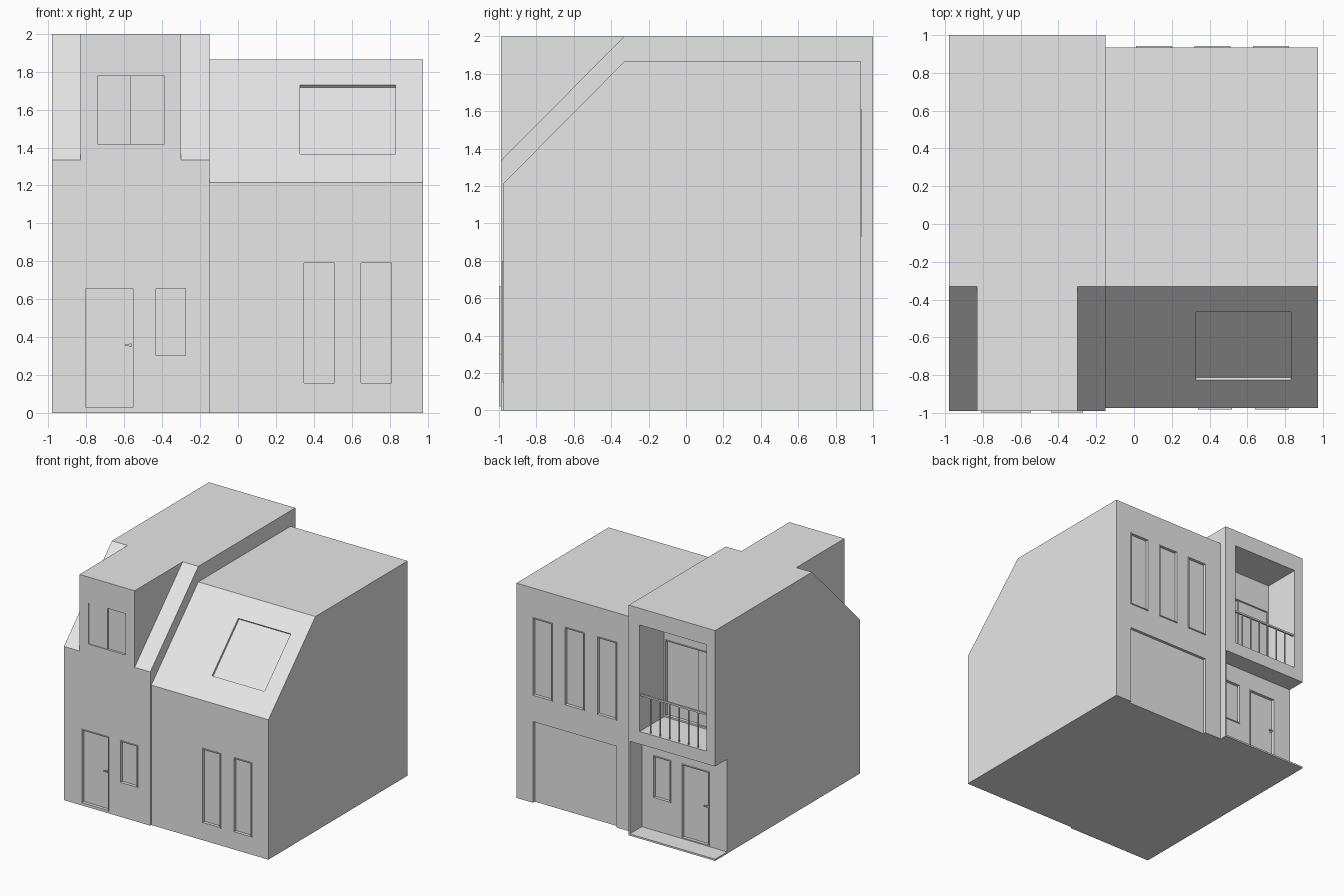
import bpy, bmesh, math
from mathutils import Matrix, Vector

if "Cube" in bpy.data.objects:
    bpy.data.objects.remove(bpy.data.objects["Cube"], do_unlink=True)

GREY = bpy.data.materials.new("plain_grey")
GREY.use_nodes = True
GREY.diffuse_color = (0.8, 0.8, 0.8, 1)
GREY.node_tree.nodes["Principled BSDF"].inputs["Base Color"].default_value = (0.8, 0.8, 0.8, 1)


def finish(bm, name):
    bmesh.ops.recalc_face_normals(bm, faces=bm.faces)
    mesh = bpy.data.meshes.new(name)
    bm.to_mesh(mesh)
    bm.free()
    mesh.materials.append(GREY)
    obj = bpy.data.objects.new(name, mesh)
    bpy.context.collection.objects.link(obj)
    return obj


def boxes(name, *spans):
    """One object made of boxes, each given as (x0, x1, y0, y1, z0, z1)."""
    bm = bmesh.new()
    for x0, x1, y0, y1, z0, z1 in spans:
        mid = Vector((x0 + x1, y0 + y1, z0 + z1)) / 2
        size = (abs(x1 - x0), abs(y1 - y0), abs(z1 - z0), 1)
        bmesh.ops.create_cube(bm, matrix=Matrix.Translation(mid) @ Matrix.Diagonal(size))
    return finish(bm, name)


def prism(name, x0, x1, profile):
    """Extrude a side profile of (y, z) points along x."""
    bm = bmesh.new()
    face = bm.faces.new([bm.verts.new((x0, y, z)) for y, z in profile])
    geom = bmesh.ops.extrude_face_region(bm, geom=[face])["geom"]
    bmesh.ops.translate(bm, vec=(x1 - x0, 0, 0),
                        verts=[v for v in geom if isinstance(v, bmesh.types.BMVert)])
    return finish(bm, name)


def cut(body, cutter):
    cutter.hide_render = True
    mod = body.modifiers.new("cut", 'BOOLEAN')
    mod.operation = 'DIFFERENCE'
    mod.solver = 'EXACT'
    mod.object = cutter
    bpy.context.view_layer.objects.active = body
    bpy.ops.object.modifier_apply(modifier=mod.name)
    bpy.data.objects.remove(cutter, do_unlink=True)


DEPTH, LIP, RIM = 0.02, 0.007, 0.008


def opening(name, body, x0, x1, z0, z1, wall, out, lip=LIP, sliding=False):
    """Recessed panel in a wall at y = wall facing out, with a slim frame."""
    back = wall - out * DEPTH
    cut(body, boxes("cutter", (x0, x1, back, wall + out * 0.03, z0, z1)))
    a, b = back, wall + out * lip
    boxes(name + "_frame",
          (x0, x0 + RIM, a, b, z0, z1), (x1 - RIM, x1, a, b, z0, z1),
          (x0 + RIM, x1 - RIM, a, b, z0, z0 + RIM), (x0 + RIM, x1 - RIM, a, b, z1 - RIM, z1))
    if sliding:
        boxes(name + "_sliding_pane", (x0 + RIM, (x0 + x1) / 2, back, back + out * 0.012,
                                       z0 + RIM, z1 - RIM))


def handle(name, x, wall, out, turn):
    """Round rose with a lever pointing along turn."""
    bm = bmesh.new()
    spin = Matrix.Rotation(math.pi / 2, 4, 'X')
    spot = Matrix.Translation((x, wall - out * 0.012, 0.357))
    bmesh.ops.create_cone(bm, cap_ends=True, segments=12, radius1=0.009, radius2=0.009,
                          depth=0.025, matrix=spot @ spin)
    finish(bm, name + "_rose")
    y = wall - out * 0.003
    boxes(name + "_lever", (x, x + turn * 0.03, y, y + out * 0.01, 0.353, 0.361))


# Main volumes
tall = prism("tall_house", -0.98, -0.15,
             [(-0.99, 0), (1, 0), (1, 2), (-0.33, 2), (-0.99, 1.335)])
low = prism("low_house", -0.15, 0.975,
            [(-0.975, 0), (0.935, 0), (0.935, 1.865), (-0.33, 1.865), (-0.975, 1.215)])
dormer = boxes("dormer", (-0.83, -0.30, -0.99, -0.33, 1.335, 2))

# Porch under the balcony and the balcony itself
cut(tall, boxes("cutter", (-1.1, -0.16, 0.835, 1.1, 0.015, 0.82)))
cut(tall, boxes("cutter", (-0.895, -0.255, 0.665, 1.1, 0.93, 1.855)))

# Doors and windows of the tall house, front and porch
for side, wall, out in (("front", -0.99, -1), ("back", 0.835, 1)):
    opening(side + "_door", tall, -0.81, -0.545, 0.02, 0.665, wall, out)
    opening(side + "_window", tall, -0.44, -0.27, 0.295, 0.665, wall, out)
handle("front_handle", -0.567, -0.99, -1, -1)
handle("back_handle", -0.788, 0.835, 1, 1)
opening("dormer_window", dormer, -0.75, -0.38, 1.41, 1.785, -0.99, -1, 0, True)
opening("balcony_door", tall, -0.885, -0.265, 0.94, 1.605, 0.665, 1, LIP, True)

# Windows of the low house
for i, x in enumerate((0.34, 0.64)):
    opening(f"tall_window_{i + 1}", low, x, x + 0.178, 0.15, 0.8, -0.975, -1)
for i, x in enumerate((0.01, 0.32, 0.63)):
    opening(f"upper_window_{i + 1}", low, x, x + 0.19, 0.93, 1.61, 0.935, 1)

# Garage door recess
cut(low, boxes("cutter", (0.015, 0.815, 0.91, 1, -0.05, 0.705)))

# Skylight recess, tilted with the roof
skylight = boxes("cutter", (-0.252, 0.252, -0.255, 0.255, -0.018, 0.05))
pitch = math.atan2(0.65, 0.645)
skylight.matrix_world = (Matrix.Translation((0.58, -0.645, 1.5475))
                         @ Matrix.Rotation(pitch, 4, 'X'))
bpy.context.view_layer.update()
cut(low, skylight)

# Balcony railing
boxes("balcony_rail", (-0.895, -0.255, 0.972, 0.988, 1.235, 1.25))
step = 0.64 / 7
boxes("balcony_balusters", *[(x - 0.005, x + 0.005, 0.975, 0.985, 0.93, 1.235)
                             for x in (-0.895 + step * k for k in range(1, 7))])
